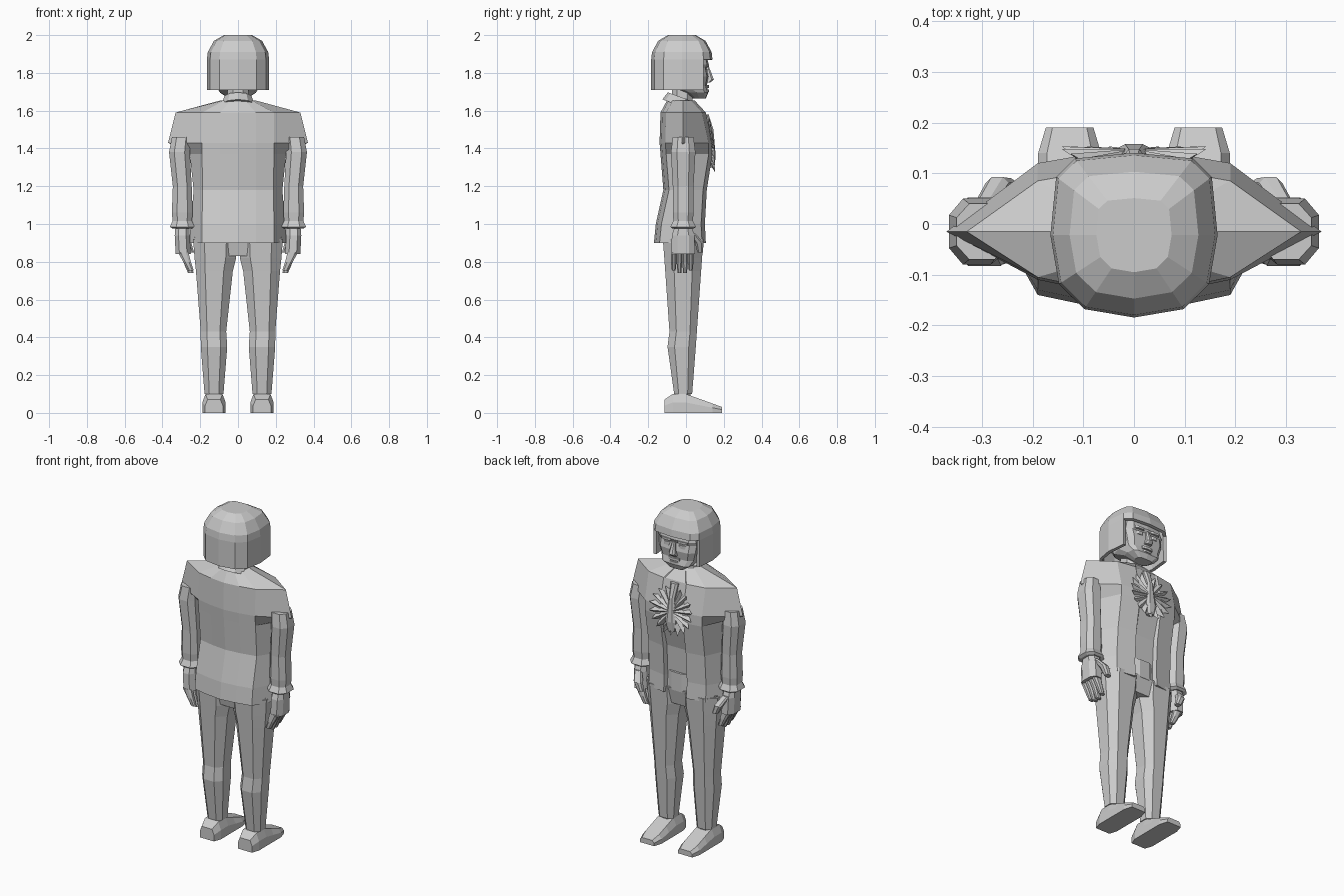
import bpy, bmesh, math
from mathutils import Matrix

cube = bpy.data.objects.get("Cube")
if cube:
    bpy.data.objects.remove(cube, do_unlink=True)

grey = bpy.data.materials.new("plain grey")
grey.use_nodes = True
colour = (.6, .6, .6, 1)
grey.diffuse_color = colour
grey.node_tree.nodes["Principled BSDF"].inputs["Base Color"].default_value = colour


def finish(name, bm, mirror=False):
    """Turn a bmesh into a grey object, optionally doubled across the middle."""
    bmesh.ops.recalc_face_normals(bm, faces=bm.faces)
    mesh = bpy.data.meshes.new(name)
    bm.to_mesh(mesh)
    bm.free()
    mesh.materials.append(grey)
    ob = bpy.data.objects.new(name, mesh)
    bpy.context.collection.objects.link(ob)
    if mirror:
        modifier = ob.modifiers.new("both sides", "MIRROR")
        modifier.use_mirror_merge = False
    return ob


def loft(name, rings, mirror=False, skip=None, cap_start=True):
    """Skin a row of equal rings; skip(band, side) leaves a face open."""
    bm = bmesh.new()
    rows = [[bm.verts.new(point) for point in ring] for ring in rings]
    count = len(rows[0])
    for band, (lower, upper) in enumerate(zip(rows, rows[1:])):
        for side in range(count):
            after = (side + 1) % count
            if not (skip and skip(band, side)):
                bm.faces.new((lower[side], lower[after], upper[after], upper[side]))
    if cap_start:
        bm.faces.new(rows[0])
    bm.faces.new(rows[-1])
    return finish(name, bm, mirror)


def at(height, width, depth, side=0, forward=-.015):
    """Eight-sided cross-section with bevelled corners."""
    half = .5
    corners = [(1, -half), (1, half), (half, 1), (-half, 1)]
    corners += [(-u, -v) for u, v in corners]
    return [(side + u * width / 2, forward + v * depth / 2, height) for u, v in corners]


def head_ring(height, width, depth, forward):
    """Twelve-sided outline, squarer at the front than at the back."""
    points = []
    for step in range(12):
        angle = math.radians(step * 30 - 90)
        u, v = math.cos(angle), math.sin(angle)
        power = .5 if v > 0 else .75
        points.append((math.copysign(abs(u) ** power, u) * width / 2,
                       math.copysign(abs(v) ** power, v) * depth / 2 + forward, height))
    return points


def block(name, bottom, top, mirror=False, **section):
    return loft(name, [at(height, **section) for height in (bottom, top)], mirror)


# Jacket with broad shoulders and an open front
def jacket_ring(height, back, front, side):
    panel = min(.19, side * .8)
    seam = panel * .4
    dent = .025 if height < 1.3 else .005
    half = [(0, -back), (panel / 2, .01 - back), (panel, .03 - back), (side, -.015),
            (panel, front - .02), (seam, front), (seam * .9, front - dent), (0, front - dent)]
    other_half = [(-x, y) for x, y in half[-2:0:-1]]
    return [(x, y, height) for x, y in half + other_half]


loft("jacket", [
    jacket_ring(height=.9, back=.17, front=.105, side=.26),
    jacket_ring(height=1, back=.16, front=.1, side=.25),
    jacket_ring(height=1.18, back=.12, front=.11, side=.235),
    jacket_ring(height=1.37, back=.135, front=.14, side=.255),
    jacket_ring(height=1.43, back=.14, front=.14, side=.37),
    jacket_ring(height=1.59, back=.135, front=.105, side=.33),
    jacket_ring(height=1.655, back=.1, front=.045, side=.09)])
block("waistband", bottom=.92, top=1.03, width=.13, depth=.06, forward=.06)

# Sleeves and flared cuffs
loft("sleeves", [
    at(height=1.46, side=.3, width=.1, depth=.11),
    at(height=1.38, side=.31, width=.11, depth=.13),
    at(height=1.2, side=.295, width=.1, depth=.11),
    at(height=1.06, side=.295, width=.11, depth=.11),
    at(height=1, side=.295, width=.1, depth=.1)], mirror=True)
loft("cuffs", [
    at(height=1.02, side=.295, width=.1, depth=.1),
    at(height=.985, side=.295, width=.13, depth=.135),
    at(height=.975, side=.295, width=.1, depth=.11)], mirror=True)

# Hands: palms, four curled fingers and thumbs
loft("palms", [
    at(height=1, side=.295, width=.07, depth=.08),
    at(height=.94, side=.295, width=.08, depth=.12),
    at(height=.84, side=.29, width=.08, depth=.125)], mirror=True)
for finger in range(4):
    across = finger * .03 - .065
    inner = finger in (1, 2)
    loft("finger_" + str(finger + 1), [
        at(height=.85, side=.29, forward=across, width=.055, depth=.03),
        at(height=.8, side=.27, forward=across, width=.04, depth=.03),
        at(height=.74 if inner else .755, side=.25, forward=across, width=.03, depth=.02)],
        mirror=True)
loft("thumbs", [
    at(height=.95, side=.295, forward=.03, width=.04, depth=.04),
    at(height=.9, side=.27, forward=.07, width=.045, depth=.045),
    at(height=.85, side=.25, forward=.075, width=.035, depth=.03)], mirror=True)

# Trousers, ankles and shoes
loft("hips", [
    at(height=.83, width=.38, depth=.17),
    at(height=.93, width=.46, depth=.21)])
loft("trouser_legs", [
    at(height=.92, side=.12, width=.235, depth=.215),
    at(height=.82, side=.12, width=.22, depth=.2),
    at(height=.75, side=.125, width=.195, depth=.19),
    at(height=.43, side=.13, width=.135, depth=.145),
    at(height=.35, side=.127, width=.14, depth=.15, forward=-.023),
    at(height=.1, side=.127, width=.1, depth=.095)], mirror=True)
block("ankles", bottom=.05, top=.12, mirror=True, side=.127, width=.075, depth=.075)


def shoe_ring(y, end=False):
    centre = .127
    half = .047 if end else .062
    top = .07 if y < -.1 else .1 - .36 * max(0, y)
    right = [(half, 0), (half, top * .55), (half * .72, top)]
    left = [(-x, z) for x, z in reversed(right)]
    return [(centre + x, y, z) for x, z in right + left]


heel, toe = -.115, .19
loft("shoes", [shoe_ring(heel, end=True)] + [shoe_ring(y) for y in (-.07, 0, .07, .14)]
     + [shoe_ring(toe, end=True)], mirror=True)

# Neck and tilted collar
block("neck", bottom=1.6, top=1.74, width=.11, depth=.11, forward=-.02)
bm = bmesh.new()
tilt = Matrix.Translation((0, -.033, 1.65)) @ Matrix.Rotation(math.radians(-20), 4, "X")
bmesh.ops.create_cone(bm, cap_ends=True, segments=10, radius1=.09, radius2=.075,
                      depth=.045, matrix=tilt)
finish("collar", bm)

# Head and facial features
loft("face", [
    head_ring(height=1.665, width=.1, depth=.07, forward=.07),
    head_ring(height=1.695, width=.19, depth=.12, forward=.058),
    head_ring(height=1.73, width=.23, depth=.2, forward=.01),
    head_ring(height=1.78, width=.26, depth=.24, forward=0),
    head_ring(height=1.825, width=.27, depth=.22, forward=0),
    head_ring(height=1.845, width=.27, depth=.24, forward=0),
    head_ring(height=1.93, width=.22, depth=.2, forward=0)])
loft("nose", [
    at(height=1.75, forward=.115, width=.045, depth=.03),
    at(height=1.765, forward=.125, width=.04, depth=.045),
    at(height=1.83, forward=.11, width=.02, depth=.025)])
block("upper_lip", bottom=1.72, top=1.735, width=.07, depth=.03, forward=.107)
block("lower_lip", bottom=1.7, top=1.712, width=.06, depth=.03, forward=.107)
block("eyes", bottom=1.8, top=1.82, mirror=True,
      side=.05, width=.045, depth=.03, forward=.1)
block("brows", bottom=1.832, top=1.845, mirror=True,
      side=.052, width=.065, depth=.04, forward=.102)

# Bobbed hair: a shell left open around the face
dome = ((1.71, 1), (1.87, 1), (1.91, .97), (1.97, .77), (2, .45))
hair = loft("hair", [head_ring(height, width=.33 * scale, depth=.325 * scale, forward=-.022)
                     for height, scale in dome],
            skip=lambda band, side: band == 0 and side in range(4, 8), cap_start=False)
shell = hair.modifiers.new("thickness", "SOLIDIFY")
shell.thickness = .02
shell.offset = -1

# Pleated ruffle on the chest with a hanging tie
bm = bmesh.new()
middle = 1.42
front = bm.verts.new((0, .148, middle))
back = bm.verts.new((0, .11, middle))
rim = []
pleats = 36
for pleat in range(pleats):
    angle = math.tau * pleat / pleats
    radius, raised = (.145, .153) if pleat % 2 else (.11, .13)
    rise = radius * math.sin(angle)
    lean = .2 * max(0, rise)
    rim.append(bm.verts.new((radius * math.cos(angle), raised - lean, middle + rise)))
for here, there in zip(rim, rim[1:] + rim[:1]):
    bm.faces.new((front, here, there))
    bm.faces.new((back, there, here))
finish("ruffle", bm)
loft("tie", [
    at(height=1.3, forward=.135, width=.04, depth=.03),
    at(height=1.36, forward=.14, width=.07, depth=.035),
    at(height=1.5, forward=.125, width=.035, depth=.04),
    at(height=1.58, forward=.1, width=.05, depth=.04)])
